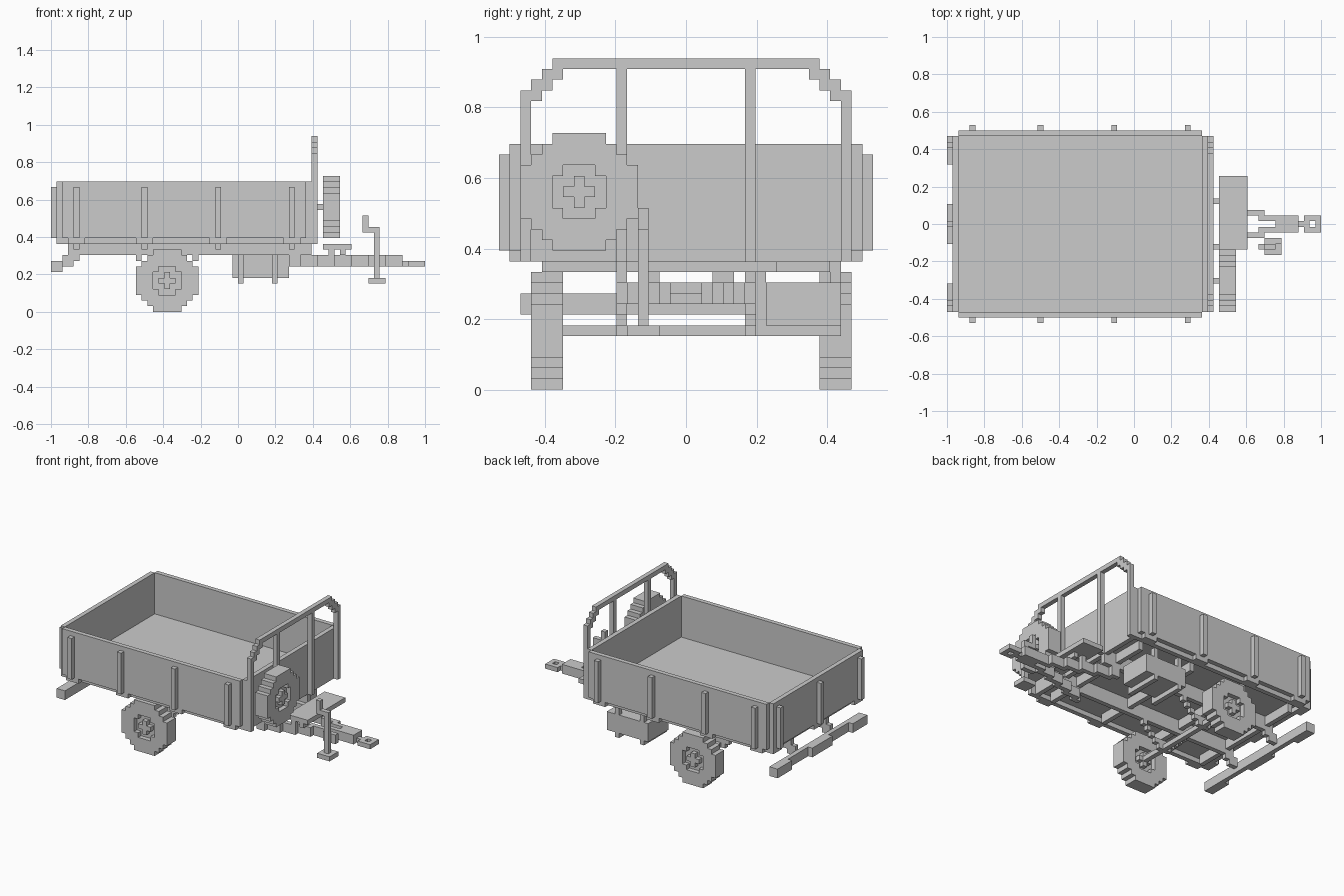
import bpy, bmesh

if "Cube" in bpy.data.objects:
    bpy.data.objects.remove(bpy.data.objects["Cube"])

U = 2 / 66                      # block size; the model is 66 x 35 x 31 blocks
NX, NY = 66, 35


def box(i0, i1, j0, j1, k0, k1):
    return {(i, j, k) for i in range(i0, i1) for j in range(j0, j1) for k in range(k0, k1)}


def flip(cells):
    return {(i, NY - 1 - j, k) for i, j, k in cells}


DIRS = {
    (1, 0, 0): [(1, 0, 0), (1, 1, 0), (1, 1, 1), (1, 0, 1)],
    (-1, 0, 0): [(0, 0, 0), (0, 0, 1), (0, 1, 1), (0, 1, 0)],
    (0, 1, 0): [(0, 1, 0), (0, 1, 1), (1, 1, 1), (1, 1, 0)],
    (0, -1, 0): [(0, 0, 0), (1, 0, 0), (1, 0, 1), (0, 0, 1)],
    (0, 0, 1): [(0, 0, 1), (1, 0, 1), (1, 1, 1), (0, 1, 1)],
    (0, 0, -1): [(0, 0, 0), (0, 1, 0), (1, 1, 0), (1, 0, 0)],
}


def make(name, cells):
    """Skin a set of blocks with one clean outer shell."""
    bm = bmesh.new()
    verts = {}

    def vert(p):
        if p not in verts:
            verts[p] = bm.verts.new(((p[0] - NX / 2) * U, (p[1] - NY / 2) * U, p[2] * U))
        return verts[p]

    for c in cells:
        for d, quad in DIRS.items():
            if tuple(a + b for a, b in zip(c, d)) not in cells:
                bm.faces.new([vert(tuple(a + b for a, b in zip(c, q))) for q in quad])
    bmesh.ops.dissolve_limit(bm, angle_limit=0.01, verts=bm.verts, edges=bm.edges)
    me = bpy.data.meshes.new(name)
    bm.to_mesh(me)
    bm.free()
    ob = bpy.data.objects.new(name, me)
    bpy.context.collection.objects.link(ob)


def wheel():
    """Stepped disc, 3 deep, with a recessed hub and a raised cross on both sides."""
    cells = set()
    for a in range(-5, 6):
        for b in range(-5, 6):
            d = a * a + b * b
            if d > 30.25:
                continue
            hub = d < 6.25
            cross = d <= 1
            for layer in range(3):
                if layer == 1 or not hub or cross:
                    cells.add((a, b, layer))
    return cells


# road wheels, spare wheel and its mount
W = wheel()
make("front_wheel", {(20 + a, 3 + l, 5 + b) for a, b, l in W})
make("back_wheel", {(20 + a, 30 + l, 5 + b) for a, b, l in W})
make("spare_wheel", {(48 + l, 7 + a, 18 + b) for a, b, l in W})
make("spare_mount", box(47, 48, 7, 8, 18, 19))

# open cargo tray
side = box(2, 45, 1, 2, 13, 23)
make("side_wall_front", side)
make("side_wall_back", flip(side))
make("tailgate", box(1, 2, 2, 33, 13, 23))
make("headboard", box(45, 46, 2, 33, 13, 23))
make("floor", box(2, 45, 2, 33, 13, 14))

# stakes with foot brackets, and cross beams below
stake_x = (4, 16, 29, 42)
for n, i in enumerate(stake_x):
    s = box(i, i + 1, 0, 1, 13, 22) | box(i - 1, i + 2, 1, 2, 12, 13)
    make(f"stake_front_{n}", s)
    make(f"stake_back_{n}", flip(s))
    make(f"cross_beam_{n}", box(i, i + 1, 4, 31, 11, 13))
for n, j in enumerate((3, 17, 31)):
    make(f"tailgate_stake_{n}", box(0, 1, j, j + 1, 13, 22) | box(1, 2, j - 1, j + 2, 12, 13))

# sills, chassis rails, springs
sill = box(2, 46, 2, 3, 12, 13)
rail = box(3, 46, 11, 12, 10, 13)
spring = set()
for i in range(14, 27):
    k = 6 + max(0, abs(i - 20) - 2)
    spring |= box(i, i + 1, 11, 12, k, k + 1)
spring |= box(19, 22, 11, 12, 5, 7)
for tag, f in (("front", lambda c: c), ("back", flip)):
    make(f"sill_{tag}", f(sill))
    make(f"chassis_rail_{tag}", f(rail))
    make(f"leaf_spring_{tag}", f(spring))
    make(f"bumper_bracket_{tag}", f(box(2, 4, 11, 12, 8, 10) | box(3, 5, 11, 12, 9, 10)))
make("end_sill_left", box(2, 3, 3, 32, 12, 13))
make("end_sill_right", box(45, 46, 3, 32, 12, 13))
make("axle", box(20, 21, 6, 30, 5, 6))

# rear bumper with lamp blocks
make("rear_bumper", box(1, 2, 2, 33, 7, 9) | box(0, 1, 2, 7, 7, 9)
     | box(0, 1, 14, 21, 7, 9) | box(0, 1, 28, 33, 7, 9))

# hoop frame on the headboard
half = (box(46, 47, 2, 3, 12, 28) | box(46, 47, 3, 4, 27, 29) | box(46, 47, 4, 5, 28, 30)
        | box(46, 47, 5, 6, 29, 31) | box(46, 47, 5, 18, 30, 31) | box(46, 47, 11, 12, 12, 30))
make("hoop_frame", half | flip(half))

# drawbar arms converging on the coupling ring
arm = set()
for i in range(42, 60):
    j = round(11 + (i - 42) * 6 / 18)
    last = round(11 + (i - 41) * 6 / 18)
    arm |= box(i, i + 1, j, min(last, 17) + 1, 8, 10)
make("drawbar", arm | flip(arm) | box(59, 62, 16, 19, 8, 10))
make("coupling_ring", (box(62, 63, 17, 18, 8, 9) | box(63, 66, 16, 19, 8, 9)) - box(64, 65, 17, 18, 8, 9))

# step plate over the drawbar
make("step_plate", box(48, 53, 13, 26, 11, 12))
leg = box(49, 50, 13, 14, 10, 11) | box(51, 52, 13, 15, 10, 11)
make("plate_legs", leg | flip(leg))

# parking jack with crank
make("jack", box(57, 58, 13, 14, 5, 15) | box(55, 57, 13, 14, 14, 15)
     | box(55, 56, 13, 14, 15, 17) | box(56, 59, 12, 15, 5, 6) | box(56, 59, 14, 15, 8, 10))

# tool box hung from two straps
make("tool_box", box(32, 42, 25, 32, 6, 10))
for n, i in enumerate((33, 39)):
    make(f"tool_box_strap_{n}", box(i, i + 1, 24, 25, 5, 11) | box(i, i + 1, 24, 32, 5, 6)
         | box(i, i + 1, 31, 32, 10, 12))
